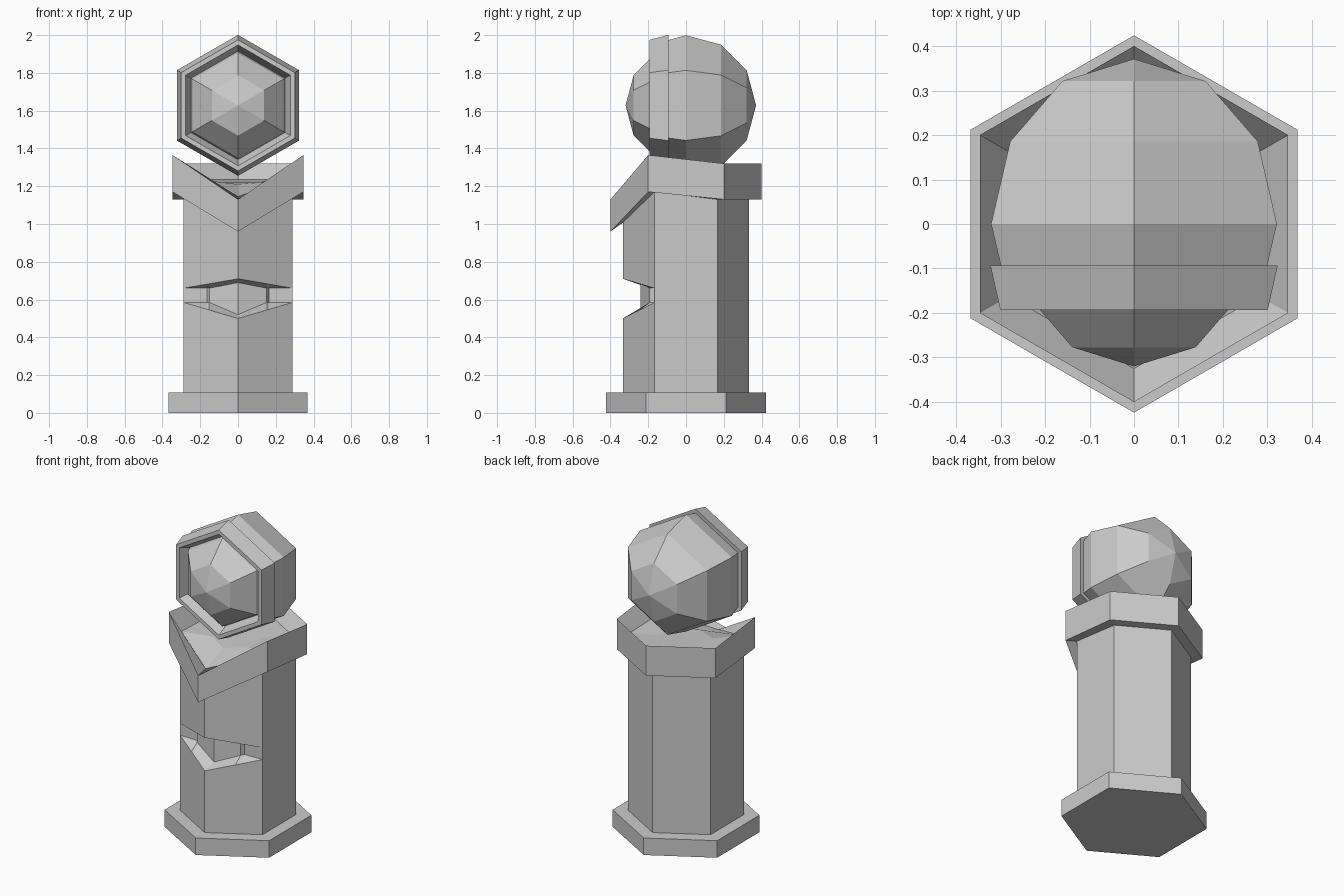
import bpy, bmesh, math

cube = bpy.data.objects.get("Cube")
if cube:
    bpy.data.objects.remove(cube, do_unlink=True)

stone = bpy.data.materials.new("grey stone")
stone.use_nodes = True
COLOUR = (0.6, 0.6, 0.6, 1)
stone.diffuse_color = COLOUR
stone.node_tree.nodes["Principled BSDF"].inputs["Base Color"].default_value = COLOUR


def loft(name, rings, closed=False):
    """Skin a list of equal-length rings; cap the ends or close into a loop."""
    bm = bmesh.new()
    rows = [[bm.verts.new(p) for p in ring] for ring in rings]
    n = len(rows[0])
    pairs = list(zip(rows, rows[1:])) + ([(rows[-1], rows[0])] if closed else [])
    for a, b in pairs:
        for i in range(n):
            j = (i + 1) % n
            bm.faces.new((a[i], a[j], b[j], b[i]))
    if not closed:
        bm.faces.new(rows[0][::-1])
        bm.faces.new(rows[-1])
    bmesh.ops.remove_doubles(bm, verts=bm.verts, dist=1e-4)
    bmesh.ops.dissolve_degenerate(bm, edges=bm.edges, dist=1e-5)
    bmesh.ops.recalc_face_normals(bm, faces=bm.faces)
    mesh = bpy.data.meshes.new(name)
    bm.to_mesh(mesh)
    bm.free()
    mesh.materials.append(stone)
    obj = bpy.data.objects.new(name, mesh)
    bpy.context.collection.objects.link(obj)
    return obj


def mirrored(half):
    """Complete a half outline running front to back on the +x side."""
    return half + [(-x, y, z) for x, y, z in half[-2:0:-1]]


def hexagon(r, zs):
    """Upright hexagon with a corner to the front; zs are front, side, rear side, back."""
    s = r * math.sqrt(3) / 2
    xy = [(0, -r), (s, -r / 2), (s, r / 2), (0, r)]
    return mirrored([(x, y, z) for (x, y), z in zip(xy, zs)])


def eye_ring(r, y, cz=1.628):
    """Hexagon around the front-to-back axis of the head."""
    return [(r * math.sin(k * math.pi / 3), y, cz + r * math.cos(k * math.pi / 3))
            for k in range(6)]


# Plinth
loft("plinth", [hexagon(0.424, [0] * 4),
                hexagon(0.424, [0.108] * 4),
                hexagon(0.34, [0.108] * 4)])

# Column with a recessed front slot
R = 0.334
S = R * math.sqrt(3) / 2


def column_ring(front, side, back):
    pts = []
    for x in (0, 0.155, 0.165, S):
        t = x / S
        pts.append((x, -R + t * R / 2, front + t * (side - front)))
    return mirrored(pts + [(S, R / 2, back), (0, R, back)])


def slot_ring(front, side, back):
    return mirrored([(0, -0.24, front), (0.152, -0.192, side), (0.165, -0.169, side),
                     (S, -R / 2, side), (S, R / 2, back), (0, R, back)])


loft("column", [column_ring(0.09, 0.09, 0.09),
                column_ring(0.50, 0.585, 0.585),
                slot_ring(0.52, 0.585, 0.585),
                slot_ring(0.69, 0.66, 0.66),
                column_ring(0.71, 0.66, 0.66),
                column_ring(1.05, 1.19, 1.18)])

# Collar with a dipped front and a shallow bowl
loft("collar", [hexagon(0.33, [1.01, 1.17, 1.13, 1.13]),
                hexagon(0.40, [0.96, 1.17, 1.13, 1.13]),
                hexagon(0.40, [1.13, 1.365, 1.32, 1.32]),
                hexagon(0.325, [1.145, 1.245, 1.235, 1.235]),
                hexagon(0.15, [1.21, 1.22, 1.225, 1.225])])

# Head shell: faceted ball, 30 degree steps
B = 0.371
loft("head_shell", [eye_ring(0.345, -0.095)] +
     [eye_ring(B * math.cos(a), B * math.sin(a))
      for a in (math.radians(d) for d in (0, 30, 60, 90))])

# Flared rim around the lens
loft("lens_rim", [eye_ring(0.373, -0.093), eye_ring(0.347, -0.193),
                  eye_ring(0.32, -0.193), eye_ring(0.277, -0.10)], closed=True)

# Faceted lens
L = 0.32
loft("lens", [eye_ring(L * math.cos(a), -L * math.sin(a))
              for a in (math.radians(d) for d in (0, 30, 60, 90))])
